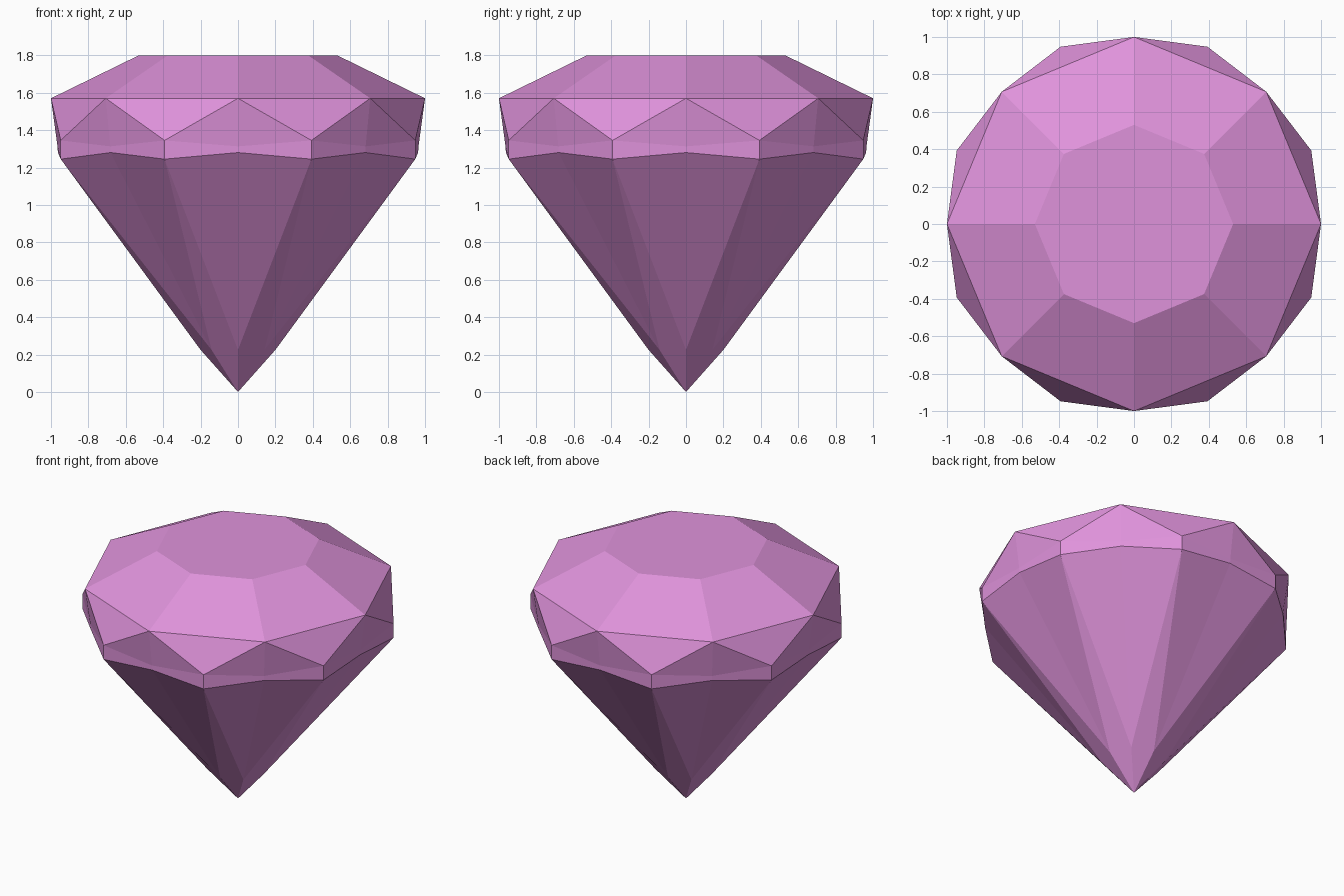
import bpy, bmesh
from math import sin, cos, pi

if "Cube" in bpy.data.objects:
    bpy.data.objects.remove(bpy.data.objects["Cube"])

SIDES = 8
bm = bmesh.new()


def ring(radius, z, half_step=False):
    """Eight points around the z axis, optionally turned by half a step."""
    pts = []
    for i in range(SIDES):
        a = 2 * pi * (i + (0.5 if half_step else 0)) / SIDES
        pts.append(bm.verts.new((radius * cos(a), radius * sin(a), z)))
    return pts


# Rings from the table down to the tip
table = ring(0.53, 1.80)
crown = ring(1.00, 1.57)
girdle_top_corner = ring(1.026, 1.345, True)
girdle_top_mid = ring(0.965, 1.313)
girdle_low_corner = ring(1.026, 1.245, True)
girdle_low_mid = ring(0.963, 1.28)
pavilion = ring(0.20, 0.225)
tip = bm.verts.new((0, 0, 0))

bm.faces.new(table)
for i in range(SIDES):
    j = (i + 1) % SIDES
    tc, lc = girdle_top_corner[i], girdle_low_corner[i]
    # Crown: main facet and triangles under it
    bm.faces.new((crown[i], crown[j], table[j], table[i]))
    bm.faces.new((crown[i], tc, crown[j]))
    bm.faces.new((crown[i], girdle_top_mid[i], tc))
    bm.faces.new((crown[j], tc, girdle_top_mid[j]))
    # Girdle band
    bm.faces.new((girdle_top_mid[i], girdle_low_mid[i], lc, tc))
    bm.faces.new((tc, lc, girdle_low_mid[j], girdle_top_mid[j]))
    # Pavilion: narrow facets and the long kite down to the tip
    bm.faces.new((girdle_low_mid[i], pavilion[i], lc))
    bm.faces.new((lc, pavilion[j], girdle_low_mid[j]))
    bm.faces.new((lc, pavilion[i], tip, pavilion[j]))
bmesh.ops.recalc_face_normals(bm, faces=bm.faces[:])

mesh = bpy.data.meshes.new("cut_gem")
bm.to_mesh(mesh)
bm.free()
gem = bpy.data.objects.new("cut_gem", mesh)
bpy.context.collection.objects.link(gem)

# Pink-violet stone
mat = bpy.data.materials.new("pink_stone")
mat.diffuse_color = (0.74, 0.29, 0.71, 1)
mat.use_nodes = True
mat.node_tree.nodes["Principled BSDF"].inputs["Base Color"].default_value = mat.diffuse_color
mesh.materials.append(mat)
